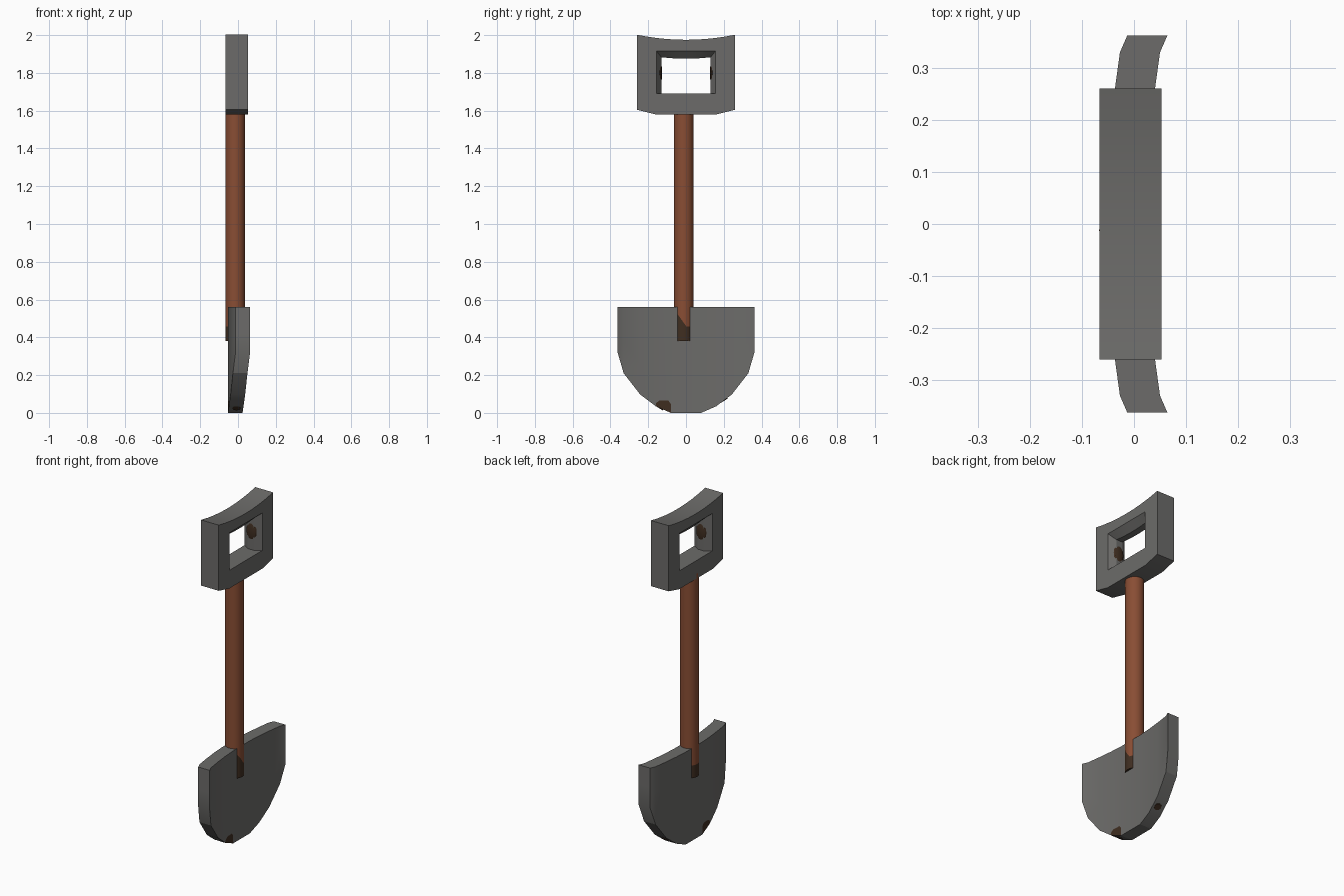
import bpy, bmesh, math
from mathutils import Vector

if "Cube" in bpy.data.objects:
    bpy.data.objects.remove(bpy.data.objects["Cube"])

def material(name, col):
    m = bpy.data.materials.new(name)
    m.diffuse_color = (*col, 1)
    m.use_nodes = True
    m.node_tree.nodes["Principled BSDF"].inputs["Base Color"].default_value = m.diffuse_color
    return m

STEEL = material("grey steel", (0.15, 0.148, 0.142))
WOOD = material("brown wood", (0.25, 0.075, 0.034))
DIRT = material("dark brown dirt", (0.05, 0.027, 0.015))

def finish(name, bm, mats, smooth=True):
    bmesh.ops.recalc_face_normals(bm, faces=bm.faces)
    me = bpy.data.meshes.new(name)
    bm.to_mesh(me)
    bm.free()
    ob = bpy.data.objects.new(name, me)
    bpy.context.collection.objects.link(ob)
    for m in mats:
        me.materials.append(m)
    if smooth:
        bpy.ops.object.select_all(action='DESELECT')
        ob.select_set(True)
        bpy.context.view_layer.objects.active = ob
        bpy.ops.object.shade_smooth_by_angle(angle=math.radians(20))
    return ob

def cut(bm, co, no):
    bmesh.ops.bisect_plane(bm, geom=bm.verts[:] + bm.edges[:] + bm.faces[:],
                           plane_co=co, plane_no=no)

# Blade: columns across the width, (y, bottom z, rear x)
half = [(0.08, 0.0, -0.053), (0.16, 0.035, -0.048), (0.243, 0.098, -0.039),
        (0.33, 0.21, -0.027), (0.362, 0.32, -0.013)]
cols = [(-y, z, x) for y, z, x in reversed(half)] + [(0, 0, -0.053)] + half
THICK, TOP = 0.077, 0.56
bm = bmesh.new()
rows = []
for y, z, x in cols:
    rows.append([bm.verts.new(p) for p in ((x, y, z), (x + THICK, y, z),
                                           (x + THICK, y, TOP), (x, y, TOP))])
for a, b in zip(rows, rows[1:]):
    for i in range(4):
        j = (i + 1) % 4
        bm.faces.new((a[i], a[j], b[j], b[i]))
bm.faces.new(rows[0])
bm.faces.new(rows[-1])
# Dirt spot cut into both sides of the lower corner
cut(bm, (0, 0, 0.065), (0, 0, 1))
cut(bm, (0, -0.148, 0.06), (0, -0.6, 0.8))
cut(bm, (0, -0.09, 0.06), (0, 0.8, 0.6))
for f in bm.faces:
    c = f.calc_center_median()
    f.normal_update()
    inside = (c.z < 0.065 and (c.y + 0.148) * -0.6 + (c.z - 0.06) * 0.8 < 0
              and (c.y + 0.09) * 0.8 + (c.z - 0.06) * 0.6 < 0 and -0.16 < c.y < -0.08)
    f.material_index = int(inside and abs(f.normal.x) > 0.8)
finish("blade", bm, [STEEL, DIRT])

# Small dirt plates on the lower rim of the blade
for side in (-1, 1):
    n = Vector((0, side * 0.5, -0.8)).normalized()
    bm = bmesh.new()
    bmesh.ops.create_cone(bm, cap_ends=True, segments=8, radius1=0.022,
                          radius2=0.022, depth=0.006)
    bmesh.ops.rotate(bm, verts=bm.verts,
                     matrix=Vector((0, 0, 1)).rotation_difference(n).to_matrix())
    pos = (-0.008, -0.14, 0.027) if side < 0 else (0.0, 0.2, 0.066)
    bmesh.ops.translate(bm, verts=bm.verts, vec=pos)
    finish("rim_dirt", bm, [DIRT], False)

# Handle shaft with a dirty lower end
bm = bmesh.new()
bmesh.ops.create_cone(bm, cap_ends=True, segments=24, radius1=0.052,
                      radius2=0.052, depth=1.23)
bmesh.ops.translate(bm, verts=bm.verts, vec=(-0.015, -0.012, 0.995))
cut(bm, (0, 0, 0.457), (0, 0, 1))
cut(bm, (0, 0, 0.46), (0, 1.4, 1))
cut(bm, (0, 0, 0.7), (0, 0, 1))
for f in bm.faces:
    c = f.calc_center_median()
    f.material_index = int(c.z < 0.457 or
                           (c.x > 0.0 and c.y < 0 and c.z + 1.4 * c.y < 0.46))
finish("shaft", bm, [WOOD, DIRT])

# Grip: frame made of loops running round the window
N = 8
ts = [-1 + 2 * i / N for i in range(N + 1)]

def outer(x):
    top = [(x, 0.26 * t, 1.975 + 0.027 * t * t) for t in ts]
    return top + [(x, 0.26, 1.605), (x, 0.16, 1.58), (x, -0.16, 1.58), (x, -0.26, 1.605)]

def inner(x, w, h, sag):
    top = [(x, w * t, h + sag * t * t) for t in ts]
    return top + [(x, w, 1.74), (x, w, 1.69), (x, -w, 1.69), (x, -w, 1.74)]

bm = bmesh.new()
loops = [[bm.verts.new(p) for p in l] for l in (
    outer(0.053), inner(0.053, 0.157, 1.917, 0), inner(0.014, 0.131, 1.875, 0.008),
    inner(-0.027, 0.131, 1.875, 0.008), inner(-0.066, 0.157, 1.917, 0), outer(-0.066))]
for k, a in enumerate(loops):
    b = loops[(k + 1) % len(loops)]
    for i in range(len(a)):
        j = (i + 1) % len(a)
        bm.faces.new((a[i], a[j], b[j], b[i]))
finish("grip", bm, [STEEL])

# Dirt spots on the inner walls of the grip
for side in (-1, 1):
    bm = bmesh.new()
    bmesh.ops.create_uvsphere(bm, u_segments=12, v_segments=8, radius=1)
    bmesh.ops.scale(bm, verts=bm.verts, vec=(0.034, 0.012, 0.06))
    bmesh.ops.translate(bm, verts=bm.verts, vec=(-0.006, side * 0.138, 1.8))
    finish("grip_dirt", bm, [DIRT])
